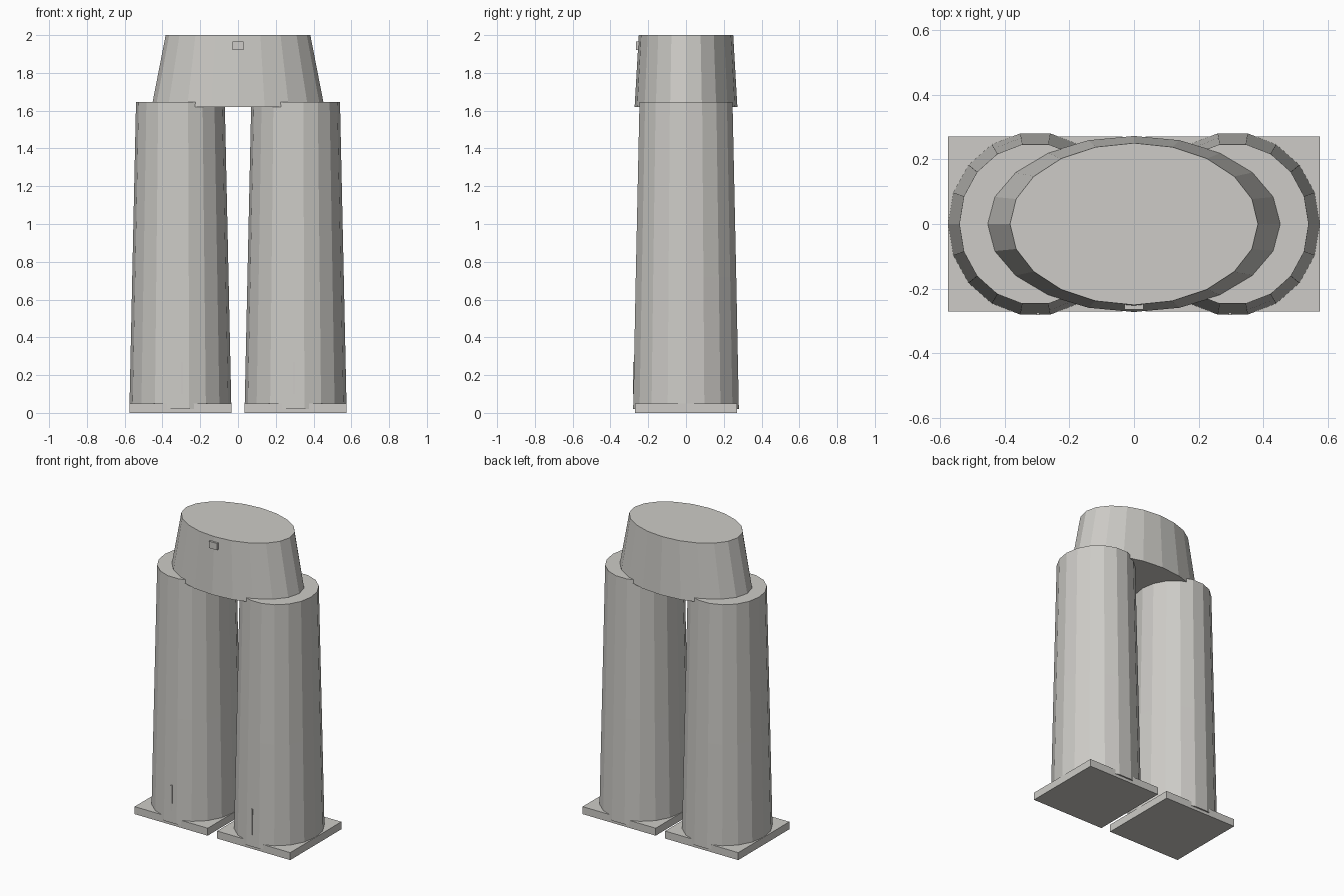
import bpy, bmesh, math

if "Cube" in bpy.data.objects:
    bpy.data.objects.remove(bpy.data.objects["Cube"])

fabric = bpy.data.materials.new("warm_grey")
fabric.diffuse_color = (0.61, 0.60, 0.57, 1)
fabric.use_nodes = True
fabric.node_tree.nodes["Principled BSDF"].inputs["Base Color"].default_value = fabric.diffuse_color


def finish(name, bm):
    bmesh.ops.recalc_face_normals(bm, faces=bm.faces)
    me = bpy.data.meshes.new(name)
    bm.to_mesh(me)
    bm.free()
    me.materials.append(fabric)
    ob = bpy.data.objects.new(name, me)
    bpy.context.collection.objects.link(ob)
    return ob


def loft(name, sides, cx, rings):
    """Closed tube through elliptical rings (z, rx, ry)."""
    bm = bmesh.new()
    loops = []
    for z, rx, ry in rings:
        loops.append([bm.verts.new((cx + rx * math.cos(a), ry * math.sin(a), z))
                      for a in (2 * math.pi * i / sides for i in range(sides))])
    for lo, hi in zip(loops, loops[1:]):
        for i in range(sides):
            j = (i + 1) % sides
            bm.faces.new((lo[i], lo[j], hi[j], hi[i]))
    bm.faces.new(loops[0][::-1])
    bm.faces.new(loops[-1])
    return finish(name, bm)


def box(name, lo, hi):
    bm = bmesh.new()
    bmesh.ops.create_cube(bm, size=1)
    for v in bm.verts:
        v.co = [(l + h) / 2 + c * (h - l) for l, h, c in zip(lo, hi, v.co)]
    return finish(name, bm)


# Legs with foot plates and a thin front crease
for side, s in (("left", -1), ("right", 1)):
    cx = 0.305 * s
    loft(side + "_leg", 18, cx,
         [(0.02, 0.27, 0.284), (0.72, 0.255, 0.27), (1.645, 0.235, 0.25)])
    box(side + "_foot_plate", (cx - 0.27, -0.27, 0), (cx + 0.27, 0.27, 0.05))
    xc = 0.297 * s
    box(side + "_crease", (xc - 0.005, -0.281, 0.1), (xc + 0.005, -0.27, 0.27))

# Tapered hip section and front button
loft("hips", 20, 0, [(1.62, 0.457, 0.272), (2.0, 0.383, 0.25)])
box("button", (-0.03, -0.264, 1.922), (0.03, -0.245, 1.967))
